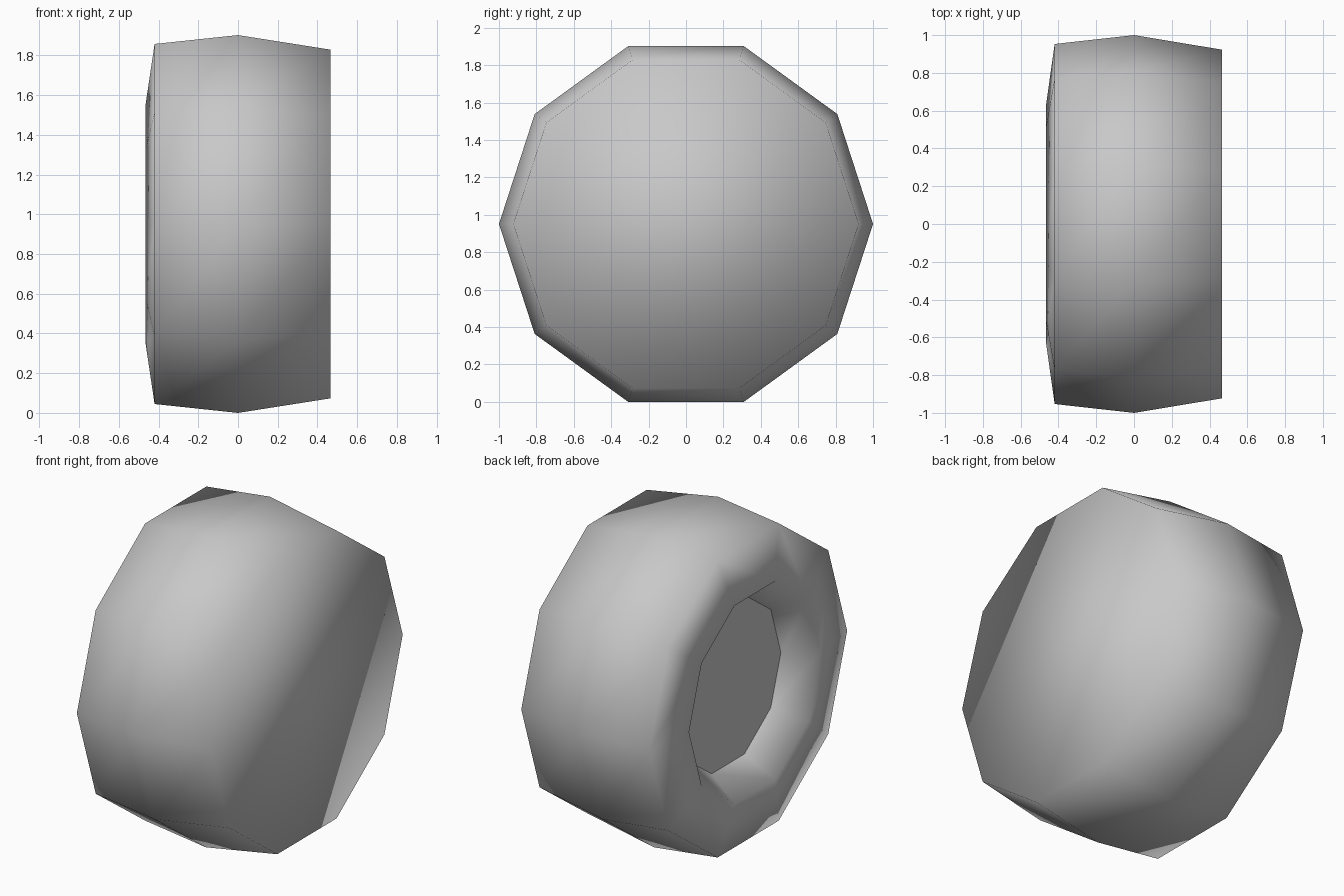
import bpy, bmesh, math
from mathutils import Vector

if "Cube" in bpy.data.objects:
    bpy.data.objects.remove(bpy.data.objects["Cube"], do_unlink=True)

SIDES = 10
AXLE_HEIGHT = 0.951


def make_material(name, color):
    mat = bpy.data.materials.new(name)
    mat.use_nodes = True
    mat.diffuse_color = color
    mat.node_tree.nodes["Principled BSDF"].inputs["Base Color"].default_value = color
    return mat


def add_ring(bm, x, radius):
    ring = []
    for i in range(SIDES):
        a = math.tau * i / SIDES
        ring.append(bm.verts.new(Vector((x, radius * math.cos(a), radius * math.sin(a)))))
    return ring


def make_wheel_part(name, profile, mat, cap_first=False, cap_last=False):
    """Sweep an (x, radius) profile around the axle."""
    bm = bmesh.new()
    rings = [add_ring(bm, x, r) for x, r in profile]
    for a, b in zip(rings, rings[1:]):
        for i in range(SIDES):
            j = (i + 1) % SIDES
            bm.faces.new((a[i], b[i], b[j], a[j]))
    if cap_first:
        bm.faces.new(rings[0])
    if cap_last:
        bm.faces.new(list(reversed(rings[-1])))
    for f in bm.faces:
        f.smooth = True
    mesh = bpy.data.meshes.new(name)
    bm.to_mesh(mesh)
    bm.free()
    mesh.materials.append(mat)
    obj = bpy.data.objects.new(name, mesh)
    obj.location.z = AXLE_HEIGHT
    bpy.context.collection.objects.link(obj)
    return obj


grey = make_material("light_grey", (0.58, 0.58, 0.58, 1.0))

# Tyre: closed flat side, crowned tread, shoulder, rim lip and sloping recess
make_wheel_part("tyre", [(0.465, 0.923), (0.0, 1.0), (-0.42, 0.953),
                         (-0.465, 0.635), (-0.283, 0.51)], grey, cap_first=True)

# Hub: flat plate closing the bottom of the recess
make_wheel_part("hub_plate", [(-0.283, 0.51)], grey, cap_last=True)
